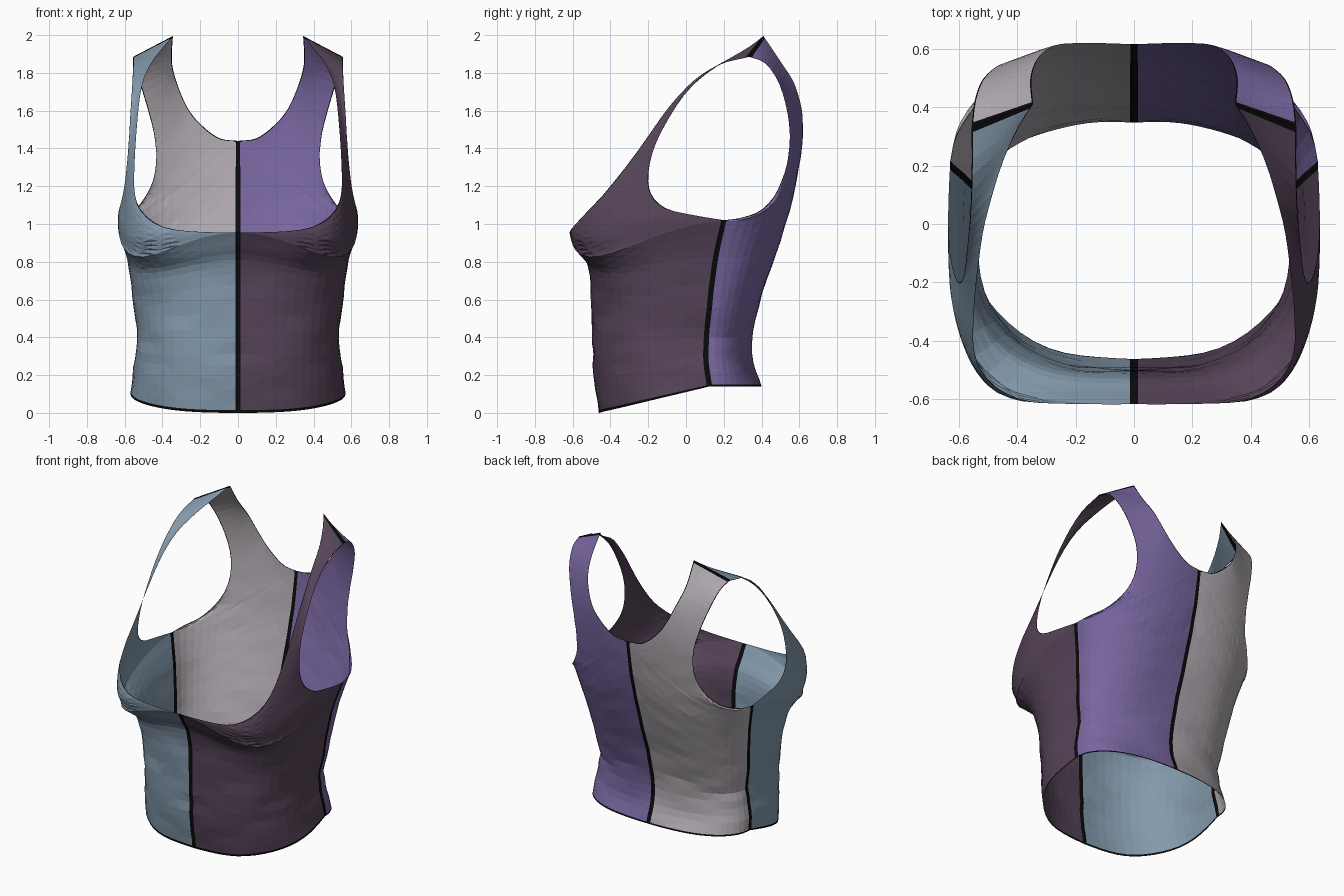
import bpy, math
from mathutils import Vector, noise

if "Cube" in bpy.data.objects:
    bpy.data.objects.remove(bpy.data.objects["Cube"])

# ---------- materials ----------
def material(name, rgb):
    m = bpy.data.materials.new(name)
    m.diffuse_color = (*rgb, 1)
    m.use_nodes = True
    m.node_tree.nodes["Principled BSDF"].inputs["Base Color"].default_value = m.diffuse_color
    return m

BLACK = material("black_seam", (0.003, 0.003, 0.003))
BLUE = material("slate_blue", (0.227, 0.319, 0.413))
PLUM = material("dark_plum", (0.093, 0.058, 0.098))
VIOLET = material("violet", (0.188, 0.133, 0.352))
GREY = material("warm_grey", (0.43, 0.395, 0.43))

# ---------- outline curves of the right half (x, y, z) ----------
SIDE_SEAM = [(.56, .125, .14), (.54, .105, .27), (.528, .11, .42), (.545, .125, .58),
             (.568, .147, .76), (.595, .172, .9), (.627, .2, 1.02)]
FRONT_CENTRE = [(0, -.462, 0), (0, -.488, .2), (0, -.498, .4), (0, -.502, .65),
                (0, -.525, .8), (0, -.575, .885), (0, -.615, .955)]
BACK_CENTRE = [(0, .4, .14), (0, .355, .27), (0, .355, .45), (0, .42, .68),
               (0, .5, .93), (0, .575, 1.2), (0, .615, 1.44)]
FRONT_NECK = [(0, -.615, .955), (.2, -.615, .958), (.36, -.605, .975), (.46, -.565, 1.02),
              (.53, -.49, 1.1), (.55, -.4, 1.2), (.545, -.26, 1.38), (.53, -.12, 1.58),
              (.515, -.02, 1.7), (.49, .08, 1.79), (.45, .21, 1.865), (.395, .33, 1.935),
              (.345, .41, 1.995)]
FRONT_ARMHOLE = [(.627, .2, 1.02), (.632, .05, 1.045), (.628, -.1, 1.08), (.612, -.18, 1.15),
                 (.595, -.2, 1.25), (.58, -.17, 1.4), (.57, -.08, 1.58), (.56, .03, 1.73),
                 (.555, .17, 1.84), (.555, .335, 1.885)]
BACK_NECK = [(0, .615, 1.44), (.1, .618, 1.455), (.2, .618, 1.53), (.27, .61, 1.62),
             (.325, .57, 1.75), (.35, .5, 1.86), (.345, .41, 1.995)]
BACK_ARMHOLE = [(.627, .2, 1.02), (.608, .3, 1.035), (.545, .4, 1.075), (.475, .48, 1.17),
                (.435, .53, 1.3), (.44, .55, 1.45), (.475, .535, 1.6), (.52, .49, 1.75),
                (.545, .42, 1.85), (.555, .335, 1.885)]

COLS = 17
LOWER = [0, .012] + [i / 19 for i in range(1, 20)]
UPPER = [i / 26 for i in range(1, 26)] + [.985, 1]


def curve(points, t):
    """Point on a Catmull-Rom curve through the points."""
    n = len(points) - 1
    i = min(int(t * n), n - 1)
    f = t * n - i
    b, c = Vector(points[i]), Vector(points[i + 1])
    a = Vector(points[i - 1]) if i > 0 else 2 * b - c
    d = Vector(points[i + 2]) if i + 2 <= n else 2 * c - b
    return b + .5 * f * (c - a + f * (2 * a - 5 * b + 4 * c - d + f * (3 * (b - c) + d - a)))


def row(start, end, power, dip, bulge, edge):
    """Superelliptic arc from start to end, with a narrow strip at both ends."""
    line = []
    for k in range(61):
        th = math.pi / 2 * k / 60
        fx = math.sin(th) ** power
        fy = 1 - max(math.cos(th), 0) ** power
        line.append(Vector((start.x + (end.x - start.x) * fx + bulge * math.sin(math.pi * fy),
                            start.y + (end.y - start.y) * fy,
                            start.z + (end.z - start.z) * fy - dip * math.sin(2 * th))))
    dist = [0]
    for a, b in zip(line, line[1:]):
        dist.append(dist[-1] + (b - a).length)
    total = dist[-1]
    stops = [0] + [edge + (total - 2 * edge) * i / COLS for i in range(COLS + 1)] + [total]
    out, k = [], 0
    for s in stops:
        while k < len(line) - 2 and dist[k + 1] < s:
            k += 1
        f = (s - dist[k]) / max(dist[k + 1] - dist[k], 1e-9)
        out.append(line[k].lerp(line[k + 1], min(f, 1)))
    return out


def wrinkle(p):
    """Soft cloth unevenness, strongest around the waist."""
    amount = .005 + .009 * math.exp(-((p.z - .42) / .22) ** 2)
    if p.z > 1:
        amount *= max(0, 1 - (p.z - 1) * 1.5)
    d = amount * noise.noise(Vector((p.x * 4, p.y * 4, p.z * 11)))
    r = max(math.hypot(p.x, p.y), .01)
    return Vector((p.x * (1 + d / r), p.y * (1 + d / r), p.z))


def panel(name, colour, front, side):
    centre = FRONT_CENTRE if front else BACK_CENTRE
    neck = FRONT_NECK if front else BACK_NECK
    arm = FRONT_ARMHOLE if front else BACK_ARMHOLE
    p0, p1, dip, bulge = (.76, .52, .14, .024) if front else (.85, 1.02, .22, 0)
    rows = []
    # body, hem to chest line
    for s in LOWER:
        rows.append(row(curve(centre, s), curve(SIDE_SEAM, s), p0 + (p1 - p0) * s,
                        dip * s * s, bulge * (1 - .6 * s), .014))
    # strap, chest line to shoulder seam
    for t in UPPER:
        fade = (1 - t) ** 3
        rows.append(row(curve(neck, t), curve(arm, t), p1 + (2 - p1) * min(1, t * 1.4),
                        dip * fade, bulge * .4 * fade, .005))
    width = COLS + 3
    verts = []
    for r in rows:
        for p in r:
            q = wrinkle(p)
            verts.append((q.x * side, q.y, q.z))
    faces, mats = [], []
    flip = front != (side > 0)
    for i in range(len(rows) - 1):
        for j in range(width - 1):
            a = i * width + j
            b, c, d = a + 1, a + width + 1, a + width
            tris = [(a, b, c), (a, c, d)] if (i + j) % 2 else [(a, b, d), (b, c, d)]
            border = i == 0 or i == len(rows) - 2 or j == 0 or j == width - 2
            for tri in tris:
                faces.append(tri[::-1] if flip else tri)
                mats.append(1 if border else 0)
    mesh = bpy.data.meshes.new(name)
    mesh.from_pydata(verts, [], faces)
    mesh.materials.append(colour)
    mesh.materials.append(BLACK)
    for poly, m in zip(mesh.polygons, mats):
        poly.material_index = m
    mesh.update()
    bpy.context.collection.objects.link(bpy.data.objects.new(name, mesh))


# ---------- the four cloth panels ----------
panel("front_panel_left", BLUE, True, -1)
panel("front_panel_right", PLUM, True, 1)
panel("back_panel_right", VIOLET, False, 1)
panel("back_panel_left", GREY, False, -1)
